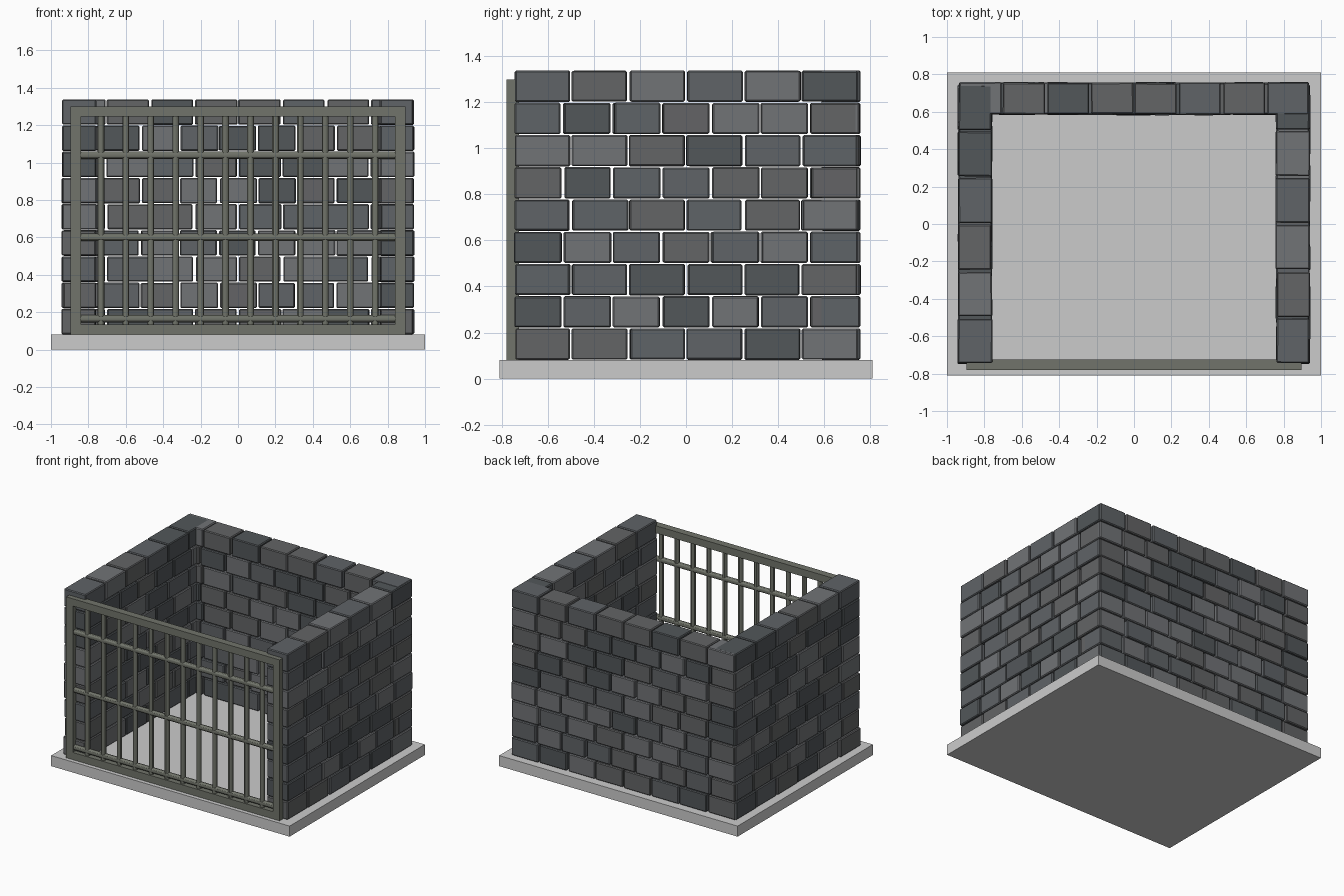
import bpy, bmesh, random
from math import pi
from mathutils import Matrix, Vector

if "Cube" in bpy.data.objects:
    bpy.data.objects.remove(bpy.data.objects["Cube"])

random.seed(4)


def material(name, rgb):
    m = bpy.data.materials.new(name)
    m.diffuse_color = (*rgb, 1)
    m.use_nodes = True
    m.node_tree.nodes["Principled BSDF"].inputs["Base Color"].default_value = m.diffuse_color
    return m


STONES = [material("stone_dark", (0.085, 0.095, 0.102)),
          material("stone_slate", (0.115, 0.125, 0.135)),
          material("stone_mid", (0.125, 0.128, 0.132)),
          material("stone_light", (0.165, 0.172, 0.182))]
IRON = material("old_iron", (0.165, 0.175, 0.145))


def add_box(bm, centre, size, rot=0.0):
    mat = (Matrix.Translation(centre) @ Matrix.Rotation(rot, 4, 'Z')
           @ Matrix.Diagonal((*size, 1)))
    return bmesh.ops.create_cube(bm, size=1, matrix=mat)['verts']


def add_rod(bm, a, b, radius):
    a, b = Vector(a), Vector(b)
    d = b - a
    mat = Matrix.Translation((a + b) / 2) @ d.to_track_quat('Z', 'Y').to_matrix().to_4x4()
    bmesh.ops.create_cone(bm, cap_ends=True, segments=12, radius1=radius,
                          radius2=radius, depth=d.length, matrix=mat)


def finish(name, bm, mats=(), bevel=0.0, smooth=False):
    me = bpy.data.meshes.new(name)
    bm.to_mesh(me)
    bm.free()
    for m in mats:
        me.materials.append(m)
    ob = bpy.data.objects.new(name, me)
    bpy.context.collection.objects.link(ob)
    if bevel:
        mod = ob.modifiers.new("bevel", 'BEVEL')
        mod.width = bevel
        mod.segments = 1
    if smooth:
        bpy.ops.object.select_all(action='DESELECT')
        ob.select_set(True)
        bpy.context.view_layer.objects.active = ob
        bpy.ops.object.shade_smooth_by_angle()
    return ob


# Courses of loose stone blocks, alternating n and n + 1 blocks per course
def stone_wall(name, half_len, n, depth, place, turn):
    bm = bmesh.new()
    for row in range(9):
        count = n + row % 2
        pitch = 2 * half_len / count
        for i in range(count):
            u = -half_len + pitch * (i + 0.5)
            pos = place(u) + Vector((random.uniform(-.003, .003),
                                     random.uniform(-.003, .003), 0.15 + 0.14 * row))
            size = (pitch - random.uniform(.007, .015),
                    depth + random.uniform(-.006, .004),
                    0.135 + random.uniform(-.002, .002))
            verts = add_box(bm, pos, size, turn + random.uniform(-.008, .008))
            tone = random.randrange(len(STONES))
            for f in {f for v in verts for f in v.link_faces}:
                f.material_index = tone
    finish(name, bm, STONES, bevel=0.006)


# Floor slab
bm = bmesh.new()
add_box(bm, (0, 0, 0.04), (2, 1.62, 0.08))
finish("floor_slab", bm)

# Back and side walls
stone_wall("back_wall", 0.94, 8, 0.17, lambda u: Vector((u, 0.67, 0)), 0)
stone_wall("left_wall", 0.75, 6, 0.18, lambda u: Vector((-0.85, u, 0)), pi / 2)
stone_wall("right_wall", 0.75, 6, 0.18, lambda u: Vector((0.85, u, 0)), pi / 2)

# Gate frame
GY = -0.7525
bm = bmesh.new()
for s in (-1, 1):
    add_box(bm, (s * 0.8675, GY, 0.69), (0.055, 0.055, 1.22))
for z in (0.1075, 1.2725):
    add_box(bm, (0, GY, z), (1.68, 0.055, 0.055))
finish("gate_frame", bm, [IRON])

# Upright bars
bm = bmesh.new()
for i in range(12):
    x = -0.733 + 0.1333 * i
    add_rod(bm, (x, GY, 0.12), (x, GY, 1.26), 0.018)
finish("gate_upright_bars", bm, [IRON], smooth=True)

# Cross bars
bm = bmesh.new()
for z in (0.165, 0.6, 1.04):
    add_rod(bm, (-0.845, GY, z), (0.845, GY, z), 0.02)
finish("gate_cross_bars", bm, [IRON], smooth=True)
